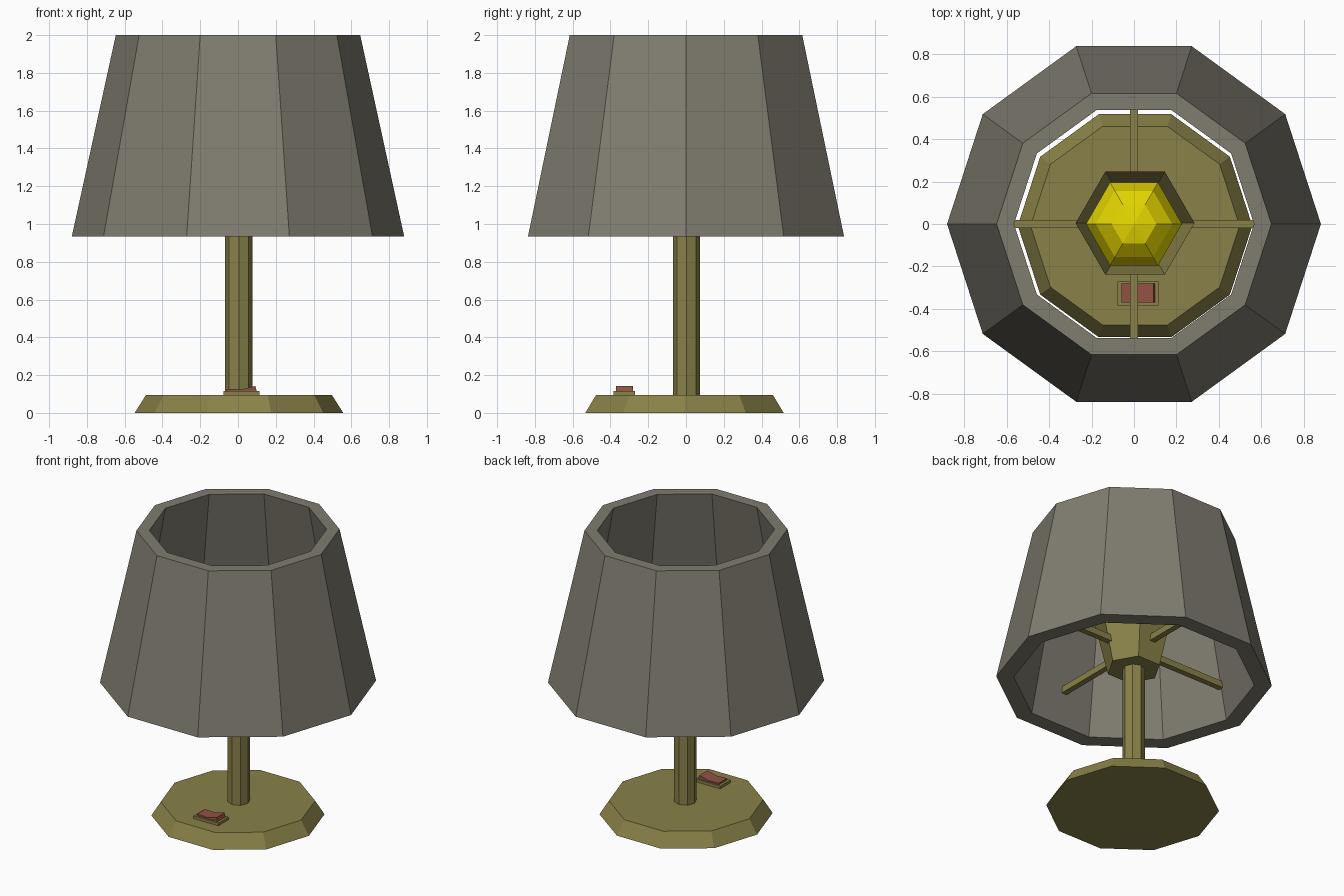
import bpy, bmesh
from math import cos, sin, tau

if "Cube" in bpy.data.objects:
    bpy.data.objects.remove(bpy.data.objects["Cube"])


def material(name, rgb):
    m = bpy.data.materials.new(name)
    m.diffuse_color = (*rgb, 1)
    m.use_nodes = True
    m.node_tree.nodes["Principled BSDF"].inputs["Base Color"].default_value = m.diffuse_color
    return m


OLIVE = material("olive", (0.25, 0.222, 0.065))
SHADE = material("warm_grey", (0.214, 0.203, 0.162))
YELLOW = material("yellow", (0.79, 0.68, 0.0))
RED = material("red", (0.29, 0.082, 0.055))


def finish(name, bm, mat):
    bmesh.ops.remove_doubles(bm, verts=bm.verts, dist=1e-5)
    bmesh.ops.recalc_face_normals(bm, faces=bm.faces)
    me = bpy.data.meshes.new(name)
    bm.to_mesh(me)
    bm.free()
    me.materials.append(mat)
    ob = bpy.data.objects.new(name, me)
    bpy.context.collection.objects.link(ob)
    return ob


def lathe(name, profile, sides, mat, center=(0, 0), closed=False):
    """Spin a (radius, z) profile into flat facets, first corner on +x."""
    bm = bmesh.new()
    rings = [[bm.verts.new((center[0] + r * cos(tau * i / sides),
                            center[1] + r * sin(tau * i / sides), z))
              for i in range(sides)] for r, z in profile]
    pairs = list(zip(rings, rings[1:]))
    if closed:
        pairs.append((rings[-1], rings[0]))
    for a, b in pairs:
        for i in range(sides):
            j = (i + 1) % sides
            bm.faces.new((a[i], a[j], b[j], b[i]))
    if not closed:
        for ring, (r, z) in ((rings[0], profile[0]), (rings[-1], profile[-1])):
            if r > 0:
                bm.faces.new(ring)
    return finish(name, bm, mat)


def prism(name, outline, y0, y1, mat):
    """Extrude an (x, z) outline from y0 to y1."""
    bm = bmesh.new()
    face = bm.faces.new([bm.verts.new((x, y0, z)) for x, z in outline])
    ext = bmesh.ops.extrude_face_region(bm, geom=[face])["geom"]
    bmesh.ops.translate(bm, vec=(0, y1 - y0, 0),
                        verts=[v for v in ext if isinstance(v, bmesh.types.BMVert)])
    return finish(name, bm, mat)


def box(name, x0, x1, y0, y1, z0, z1, mat):
    return prism(name, [(x0, z0), (x1, z0), (x1, z1), (x0, z1)], y0, y1, mat)


# Base and pole
lathe("base", [(0.552, 0), (0.492, 0.095)], 10, OLIVE, (0.005, -0.008))
lathe("pole", [(0.072, 0.09), (0.072, 1.04)], 8, OLIVE, (0.004, 0.002))

# Hollow shade
lathe("lampshade", [(0.88, 0.933), (0.647, 2), (0.565, 2), (0.768, 0.933)],
      10, SHADE, closed=True)

# Bulb holder cup and faceted bulb
lathe("bulb_holder", [(0.175, 1.015), (0.28, 1.46), (0.19, 1.16)],
      6, OLIVE, (0.005, 0.004))
lathe("bulb", [(0.12, 1.16), (0.19, 1.34), (0.226, 1.46), (0.18, 1.56),
               (0.105, 1.62), (0, 1.64)], 6, YELLOW)

# Four arms from the holder to the shade
for side, s in (("right", 1), ("left", -1)):
    a, b = sorted((0.18 * s, 0.735 * s))
    box("arm_" + side, a, b, -0.02, 0.02, 1.145, 1.19, OLIVE)
for side, s in (("back", 1), ("front", -1)):
    a, b = sorted((0.17 * s, 0.70 * s))
    box("arm_" + side, -0.02, 0.02, a, b, 1.145, 1.19, OLIVE)

# Rocker switch on the base
box("switch_plate", -0.077, 0.115, -0.383, -0.27, 0.09, 0.115, OLIVE)
prism("switch_rocker", [(-0.06, 0.112), (0.10, 0.112), (0.092, 0.142),
                        (0.02, 0.124), (-0.06, 0.127)], -0.37, -0.28, RED)
